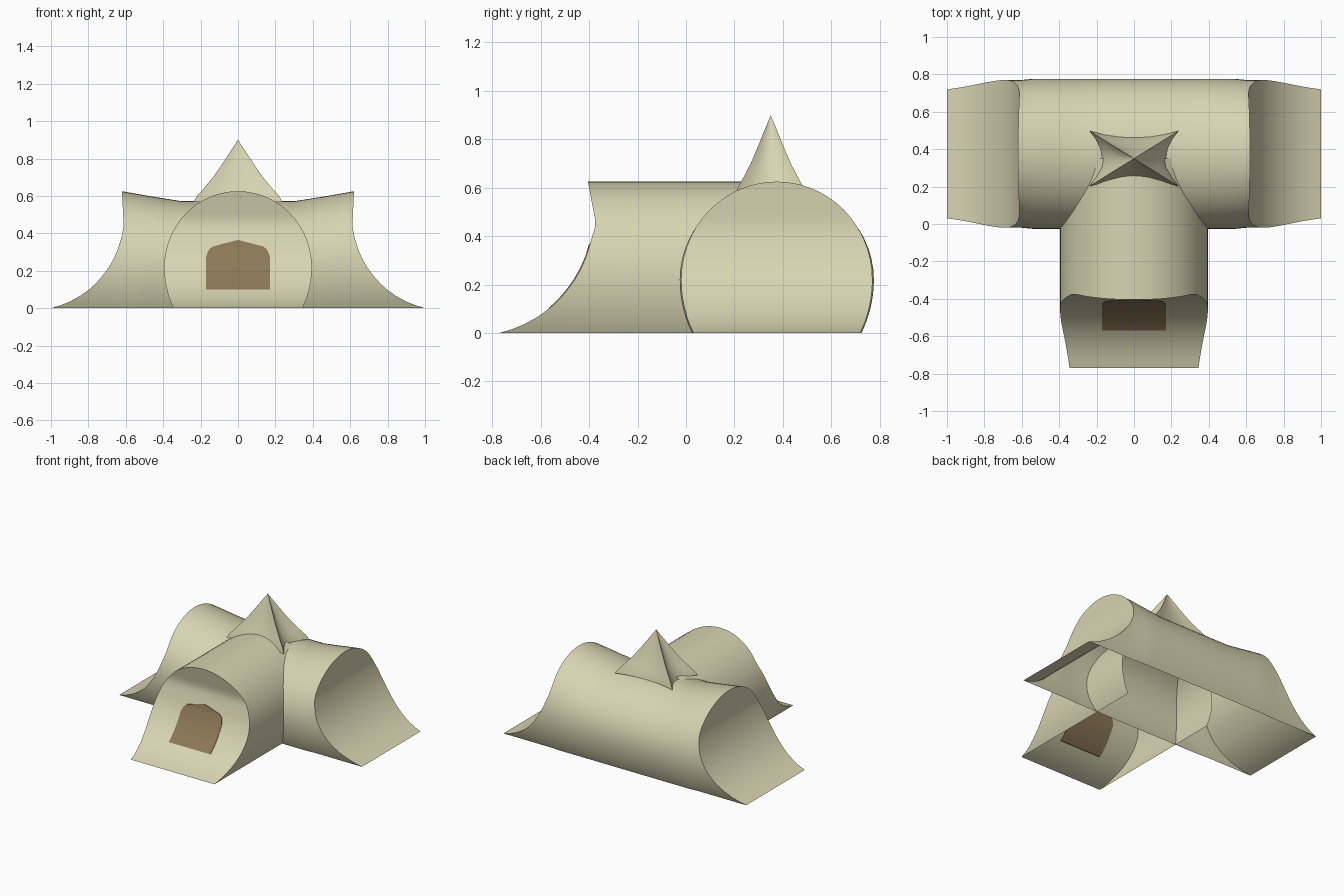
import bpy, bmesh, math

if "Cube" in bpy.data.objects:
    bpy.data.objects.remove(bpy.data.objects["Cube"])


def material(name, rgb):
    m = bpy.data.materials.new(name)
    m.diffuse_color = (*rgb, 1)
    m.use_nodes = True
    m.node_tree.nodes["Principled BSDF"].inputs["Base Color"].default_value = m.diffuse_color
    return m


canvas = material("beige_canvas", (0.69, 0.66, 0.45))
brown = material("door_brown", (0.27, 0.19, 0.095))


def finish(name, bm, mat, angle=35, fix=True):
    if fix:
        bmesh.ops.recalc_face_normals(bm, faces=bm.faces)
    me = bpy.data.meshes.new(name)
    bm.to_mesh(me)
    bm.free()
    me.materials.append(mat)
    ob = bpy.data.objects.new(name, me)
    bpy.context.collection.objects.link(ob)
    bpy.context.view_layer.objects.active = ob
    ob.select_set(True)
    bpy.ops.object.shade_smooth_by_angle(angle=math.radians(angle))
    ob.select_set(False)
    return ob


def lerp_table(table, t):
    if t <= table[0][0]:
        return table[0][1]
    for (a, va), (b, vb) in zip(table, table[1:]):
        if t <= b:
            return va + (vb - va) * (t - a) / (b - a)
    return table[-1][1]


# flared end profile: height -> distance along the vault
FLARE = [(0, .77), (.015, .72), (.035, .67), (.065, .615), (.1, .566), (.13, .533),
         (.16, .505), (.19, .481), (.22, .46), (.265, .434), (.32, .41), (.4, .387)]
FRONT = FLARE + [(.45, .372), (.625, .405)]
SIDE = [(z, d + .23) for z, d in FLARE] + [(.45, .612), (.625, .62)]

# vault cross-section (half width, height), bottom to crown
HALF = []
for z in (0, .015, .035, .065, .1, .13, .16, .19):
    HALF.append((.395 * math.sqrt(1 - ((.22 - z) / .45) ** 2), z))
for i in range(14):
    a = math.pi / 2 * i / 14
    HALF.append((.395 * math.cos(a), .22 + .405 * math.sin(a)))
SECTION = [(-w, z) for w, z in HALF] + [(0, .625)] + [(w, z) for w, z in HALF[::-1]]


def vault(name, stations, caps):
    """stations: functions (w, z) -> point; caps: indices of loops to close."""
    bm = bmesh.new()
    loops = [[bm.verts.new(f(w, z)) for w, z in SECTION] for f in stations]
    n = len(SECTION)
    for a, b in zip(loops, loops[1:]):
        for i in range(n - 1):
            bm.faces.new((a[i], a[i + 1], b[i + 1], b[i]))
    for c in caps:
        lp = loops[c]
        for i in range(n // 2):
            j = n - 1 - i
            if j - 1 == i + 1:
                bm.faces.new((lp[i], lp[i + 1], lp[j]))
            else:
                bm.faces.new((lp[i], lp[i + 1], lp[j - 1], lp[j]))
    return finish(name, bm, canvas)


# main vault running left to right, sagging towards the middle
SAG = [(.3, .915), (.46, .955), (.62, 1)]


def side_end(s):
    return lambda w, z: (s * lerp_table(SIDE, z), .375 + w, z)


def middle(x):
    k, b = lerp_table(SAG, abs(x)), (1.015 if abs(x) < .57 else 1.0)
    return lambda w, z: (x, .375 + w * b, z * k if z > .22 and k == 1 else
                         (z if z <= .22 else .22 + (z - .22) * (1 - (1 - k) * .625 / .405)))


xs = [-.6, -.54, -.46, -.38, -.3, -.15, 0, .15, .3, .38, .46, .54, .6]
vault("main_vault", [side_end(-1)] + [middle(x) for x in xs] + [side_end(1)], (0, -1))

# front vault
vault("front_vault", [lambda w, z: (w, -lerp_table(FRONT, z), z),
                      lambda w, z: (w, -.2, z),
                      lambda w, z: (w, .35, z)], (0,))

# door: thin curved plate through the front wall, visible from both sides
DOOR = [(.1, .172), (.275, .17), (.31, .158), (.33, .135), (.365, 0)]
bm = bmesh.new()
rows = [.1, .13, .16, .19, .22, .265, .275, .295, .31, .32, .33, .3475, .365]
sheets = []
for off in (-.0045, .0045):
    sheet = []
    for z in rows:
        w = max(lerp_table(DOOR, z), .001)
        y = -lerp_table(FRONT, z) + off
        sheet.append((bm.verts.new((-w, y, z)), bm.verts.new((w, y, z))))
    sheets.append(sheet)
    for p, q in zip(sheet, sheet[1:]):
        bm.faces.new((p[0], p[1], q[1], q[0]))
outer, inner = sheets
for i in range(len(rows) - 1):
    for s in (0, 1):
        bm.faces.new((outer[i][s], outer[i + 1][s], inner[i + 1][s], inner[i][s]))
for i in (0, -1):
    bm.faces.new((outer[i][0], outer[i][1], inner[i][1], inner[i][0]))
finish("door", bm, brown)

# roof spire: four-pointed star section with concave sides
CORNERS = [(-.238, -.148), (.238, -.148), (.238, .148), (-.238, .148)]
STEPS = 6
ring = []
for k in range(4):
    (x0, y0), (x1, y1) = CORNERS[k], CORNERS[(k + 1) % 4]
    for i in range(STEPS):
        u = i / STEPS
        pull = 4 * u * (1 - u)
        x, y = x0 + (x1 - x0) * u, y0 + (y1 - y0) * u
        if k % 2 == 0:
            y *= 1 - .25 * pull
        else:
            x *= 1 - .28 * pull
        ring.append((x, y))
bm = bmesh.new()
levels = [(.568, 1), (.6, .92), (.64, .77), (.7, .56), (.76, .385), (.82, .22), (.86, .11)]
loops = [[bm.verts.new((x * s, .35 + y * s, z)) for x, y in ring] for z, s in levels]
n = len(ring)
for a, b in zip(loops, loops[1:]):
    for i in range(n):
        bm.faces.new((a[i], a[(i + 1) % n], b[(i + 1) % n], b[i]))
tip = bm.verts.new((0, .35, .9))
for i in range(n):
    bm.faces.new((loops[-1][i], loops[-1][(i + 1) % n], tip))
finish("roof_spire", bm, canvas, 30)
